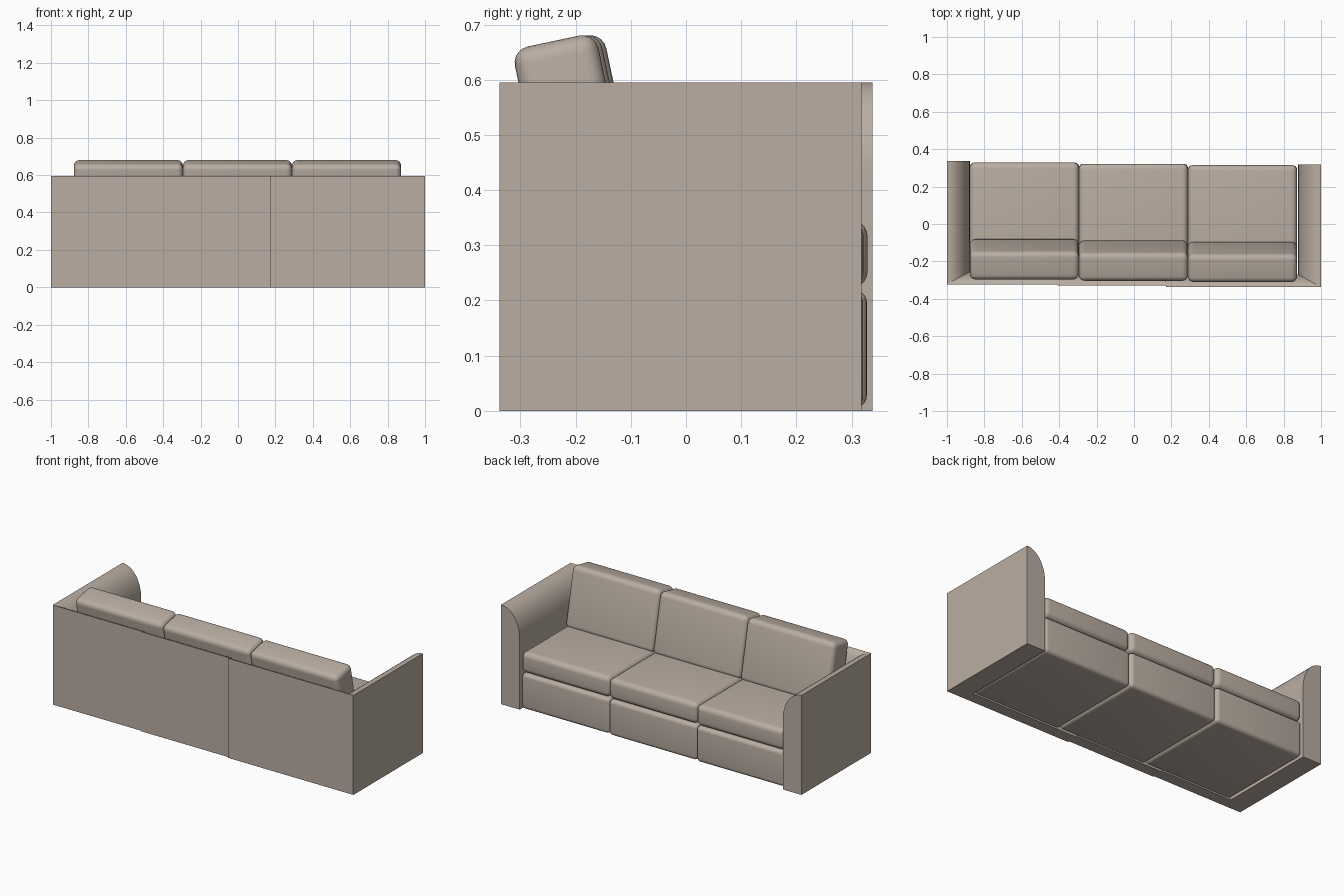
import bpy, bmesh, math
from mathutils import Matrix

if "Cube" in bpy.data.objects:
    bpy.data.objects.remove(bpy.data.objects["Cube"])

fabric = bpy.data.materials.new("warm_taupe_fabric")
fabric.diffuse_color = (0.49, 0.42, 0.36, 1)
fabric.use_nodes = True
fabric.node_tree.nodes["Principled BSDF"].inputs["Base Color"].default_value = fabric.diffuse_color

TOP = 0.595


def finish(name, bm):
    bmesh.ops.recalc_face_normals(bm, faces=bm.faces)
    me = bpy.data.meshes.new(name)
    bm.to_mesh(me)
    bm.free()
    me.materials.append(fabric)
    ob = bpy.data.objects.new(name, me)
    bpy.context.collection.objects.link(ob)
    bpy.ops.object.select_all(action='DESELECT')
    ob.select_set(True)
    bpy.context.view_layer.objects.active = ob
    bpy.ops.object.shade_smooth_by_angle(angle=math.radians(35))
    return ob


def panel_profile(width, drop, n=12):
    """Upright outside, quarter-ellipse shoulder falling to the inside."""
    pts = [(0, 0), (0, TOP)]
    for i in range(1, n + 1):
        a = math.pi / 2 * i / n
        pts.append((width * math.sin(a), TOP - drop * (1 - math.cos(a))))
    return pts + [(width, 0)]


def extrude(name, start, end):
    """Bridge two matching rings of 3D points into a closed solid."""
    bm = bmesh.new()
    a = [bm.verts.new(p) for p in start]
    b = [bm.verts.new(p) for p in end]
    bm.faces.new(a)
    bm.faces.new(b)
    for i in range(len(a)):
        j = (i + 1) % len(a)
        bm.faces.new((a[i], a[j], b[j], b[i]))
    return finish(name, bm)


def cushion(name, size, loc, radius, tilt=0):
    """Rounded box, optionally leaning back."""
    bm = bmesh.new()
    bmesh.ops.create_cube(bm, size=1, matrix=Matrix.Diagonal((*size, 1)))
    bmesh.ops.bevel(bm, geom=bm.edges[:], offset=radius, segments=5,
                    profile=0.5, affect='EDGES')
    bm.transform(Matrix.Translation(loc) @ Matrix.Rotation(tilt, 4, 'X'))
    return finish(name, bm)


# arms: rounded toward the seat
arm = panel_profile(0.122, 0.17)
for name, s, y0, y1 in (("left_arm", -1, -0.322, 0.338), ("right_arm", 1, -0.337, 0.318)):
    extrude(name, [(s * (1 - u), y0, z) for u, z in arm],
            [(s * (1 - u), y1, z) for u, z in arm])

# back panels: three slightly stepped modules
back = panel_profile(0.068, 0.17)
edges = (-0.999, -0.41, 0.17, 0.999)
for i, y in enumerate((-0.323, -0.329, -0.338)):
    extrude(f"back_panel_{i + 1}", [(edges[i], y + u, z) for u, z in back],
            [(edges[i + 1], y + u, z) for u, z in back])

# seat modules: base, seat cushion and leaning back cushion
W = 0.583
for i in range(3):
    x = (i - 1) * W - 0.003
    d = 0.007 * (1 - i)
    cushion(f"seat_base_{i + 1}", (W, 0.594, 0.212), (x, 0.024 + d, 0.112), 0.022)
    cushion(f"seat_cushion_{i + 1}", (W, 0.594, 0.124), (x, 0.025 + d, 0.284), 0.03)
    cushion(f"back_cushion_{i + 1}", (W, 0.155, 0.36), (x, -0.196 + d, 0.494), 0.03,
            math.radians(12))
